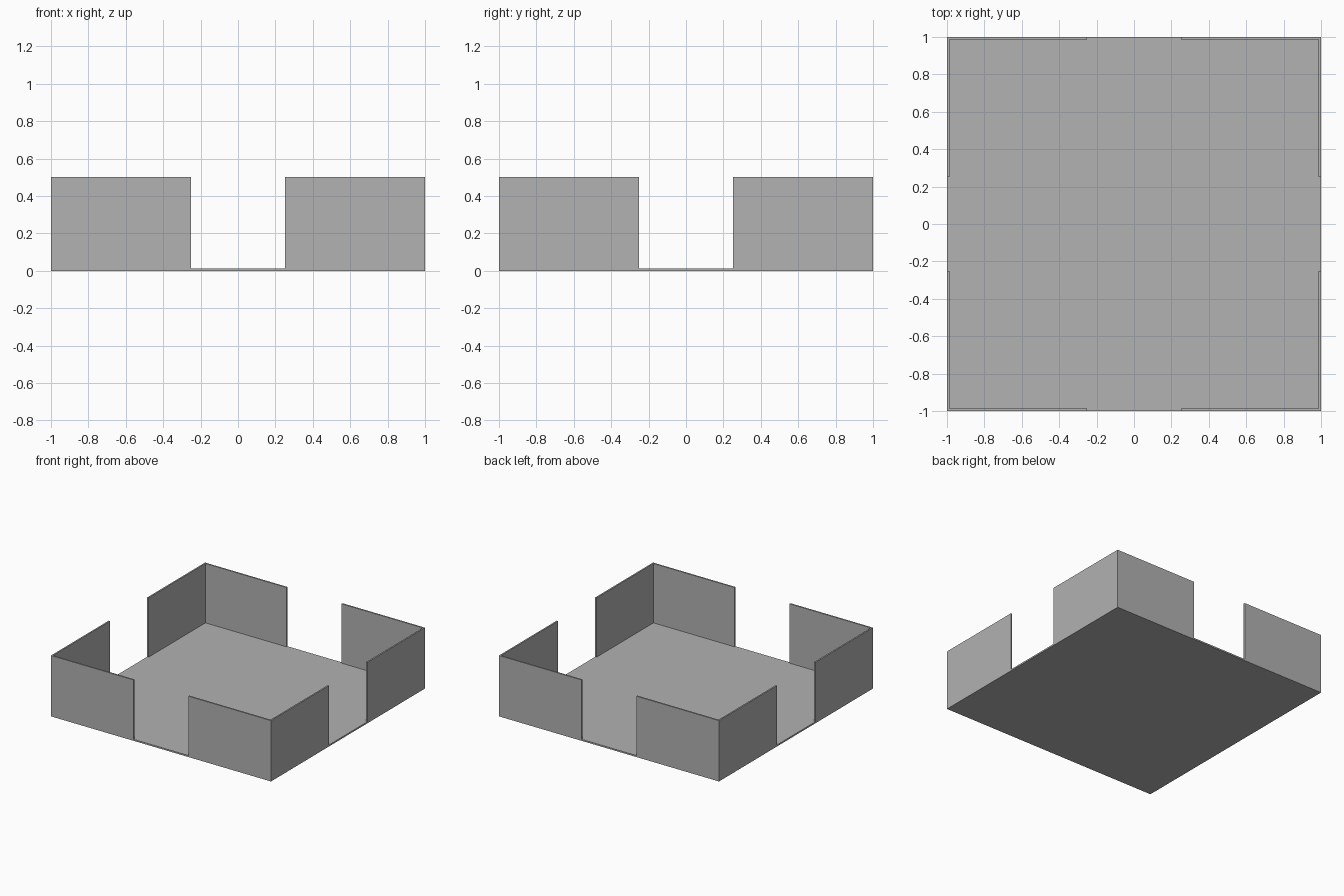
import bpy
import bmesh

HALF = 1.0       # half the side of the square base
THICK = 0.0125   # floor and wall thickness
GAP = 0.25       # half the width of each opening
HEIGHT = 0.5

cube = bpy.data.objects.get("Cube")
if cube:
    bpy.data.objects.remove(cube, do_unlink=True)

grey = bpy.data.materials.new("plain_grey")
grey.use_nodes = True
colour = (0.445, 0.445, 0.445, 1)
grey.diffuse_color = colour
grey.node_tree.nodes["Principled BSDF"].inputs["Base Color"].default_value = colour


def extrude_profile(name, outline, bottom, top):
    """Make a solid by raising a flat outline from bottom to top."""
    bm = bmesh.new()
    face = bm.faces.new([bm.verts.new((x, y, bottom)) for x, y in outline])
    raised = bmesh.ops.extrude_face_region(bm, geom=[face], use_keep_orig=True)
    verts = [v for v in raised["geom"] if isinstance(v, bmesh.types.BMVert)]
    bmesh.ops.translate(bm, verts=verts, vec=(0, 0, top - bottom))
    bmesh.ops.recalc_face_normals(bm, faces=bm.faces)
    mesh = bpy.data.meshes.new(name)
    bm.to_mesh(mesh)
    bm.free()
    mesh.materials.append(grey)
    obj = bpy.data.objects.new(name, mesh)
    bpy.context.collection.objects.link(obj)
    return obj


# Square floor slab
extrude_profile("floor", [(-HALF, -HALF), (HALF, -HALF), (HALF, HALF), (-HALF, HALF)], 0, THICK)

# L-shaped wall at each corner, leaving an opening in the middle of every side
inner = HALF - THICK
corner = [(GAP, HALF), (HALF, HALF), (HALF, GAP), (inner, GAP), (inner, inner), (GAP, inner)]
for sy, depth in ((-1, "front"), (1, "back")):
    for sx, side in ((1, "left"), (-1, "right")):
        outline = [(x * sx, y * sy) for x, y in corner]
        extrude_profile(f"{depth}_{side}_corner_wall", outline, THICK, HEIGHT)
